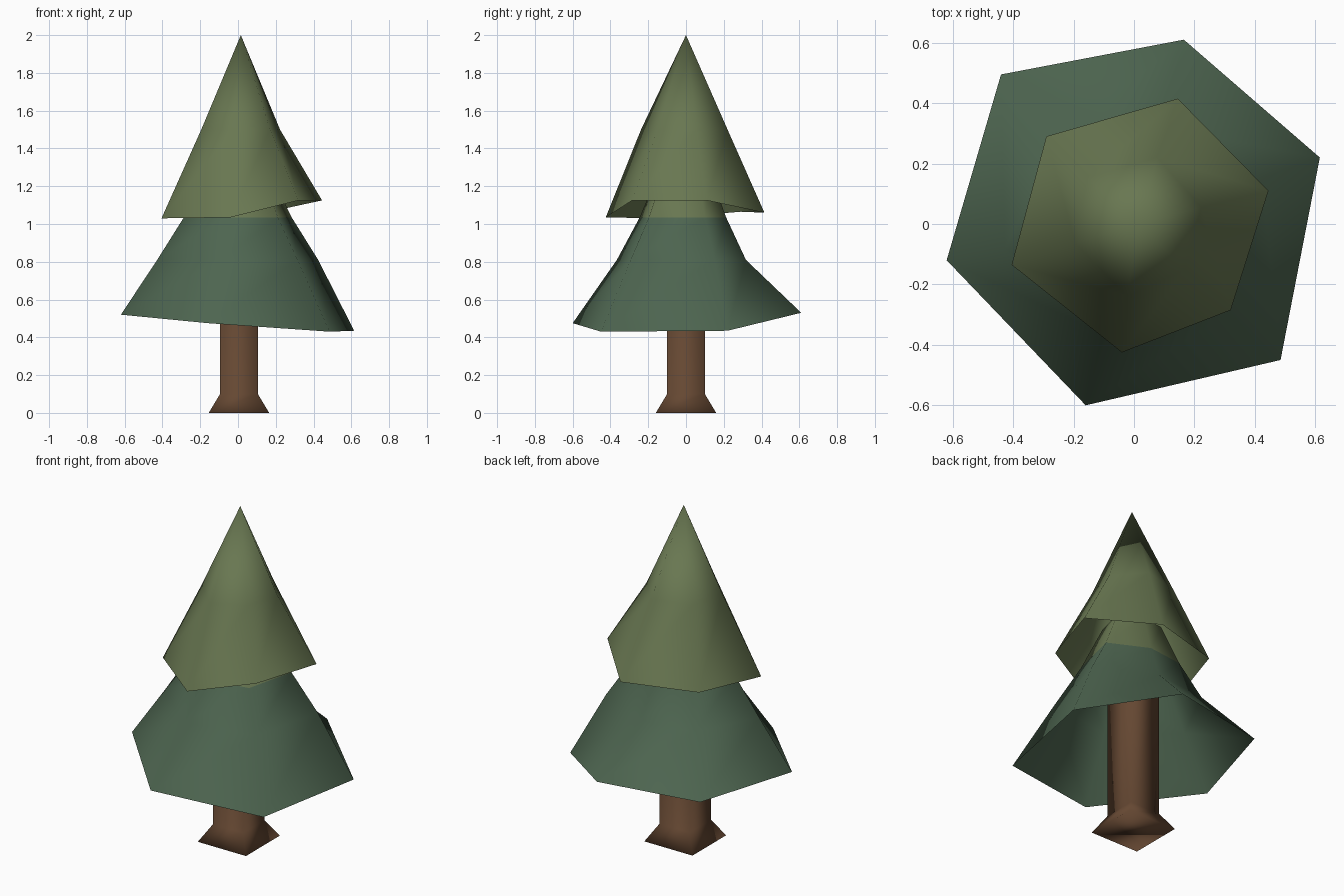
import bpy
import bmesh
from mathutils import Vector

cube = bpy.data.objects.get("Cube")
if cube:
    bpy.data.objects.remove(cube, do_unlink=True)


def make_material(name, colour):
    mat = bpy.data.materials.new(name)
    mat.use_nodes = True
    rgba = (*colour, 1.0)
    mat.diffuse_color = rgba
    mat.node_tree.nodes["Principled BSDF"].inputs["Base Color"].default_value = rgba
    return mat


pine_green = make_material("pine green", (0.075, 0.13, 0.08))
olive_green = make_material("olive green", (0.14, 0.185, 0.083))
bark_brown = make_material("bark brown", (0.13, 0.064, 0.032))


def scaled_ring(rim, factors, height):
    """Shrink a rim towards the trunk axis and set it at one height."""
    return [(x * f, y * f, height) for (x, y, _), f in zip(rim, factors)]


def loft(name, rings, materials, tip=None, base=False, material_rule=None):
    """Join rings of points from bottom to top with smooth quads."""
    bm = bmesh.new()
    loops = [[bm.verts.new(p) for p in ring] for ring in rings]
    count = len(loops[0])
    for low, high in zip(loops, loops[1:]):
        for i in range(count):
            j = (i + 1) % count
            bm.faces.new((low[i], low[j], high[j], high[i]))
    if tip:
        point = bm.verts.new(tip)
        top = loops[-1]
        for i in range(count):
            bm.faces.new((top[i], top[(i + 1) % count], point))
    if base:
        bm.faces.new(loops[0][::-1])
    for face in bm.faces:
        face.smooth = True
        if material_rule:
            face.material_index = material_rule(face.calc_center_median())
    mesh = bpy.data.meshes.new(name)
    bm.to_mesh(mesh)
    bm.free()
    for mat in materials:
        mesh.materials.append(mat)
    obj = bpy.data.objects.new(name, mesh)
    bpy.context.collection.objects.link(obj)
    return obj


def square(half, height):
    centre = Vector((0.005, 0, height))
    corners = ((-1, -1), (1, -1), (1, 1), (-1, 1))
    return [centre + Vector((x * half, y * half, 0)) for x, y in corners]


# Square trunk with a flared foot
loft("trunk", [square(0.16, 0), square(0.1, 0.1), square(0.1, 0.9)],
     [bark_brown], base=True)

# Lower skirt: uneven open rim, pinched waist, olive neck hidden by the top
lower_rim = [(0.615, 0.22, 0.435), (0.165, 0.61, 0.53), (-0.44, 0.495, 0.525),
             (-0.62, -0.12, 0.52), (-0.16, -0.6, 0.475), (0.485, -0.45, 0.43)]
waist = [0.69, 0.52, 0.56, 0.69, 0.61, 0.65]
neck = [f * 0.67 for f in waist]
collar = [f * 0.4 for f in waist]
NECK_HEIGHT = 1.035
loft("lower_foliage",
     [lower_rim, scaled_ring(lower_rim, waist, 0.81),
      scaled_ring(lower_rim, neck, NECK_HEIGHT),
      scaled_ring(lower_rim, collar, 1.27)],
     [pine_green, olive_green],
     material_rule=lambda c: int(c.z > NECK_HEIGHT))

# Upper skirt: open tilted rim rising to a point
upper_rim = [(0.445, 0.11, 1.125), (0.145, 0.415, 1.06), (-0.29, 0.29, 1.065),
             (-0.405, -0.135, 1.03), (-0.04, -0.425, 1.035), (0.32, -0.285, 1.125)]
shoulder = [0.5, 0.53, 0.53, 0.48, 0.56, 0.53]
loft("upper_foliage", [upper_rim, scaled_ring(upper_rim, shoulder, 1.5)],
     [olive_green], tip=(0.015, 0, 2))
